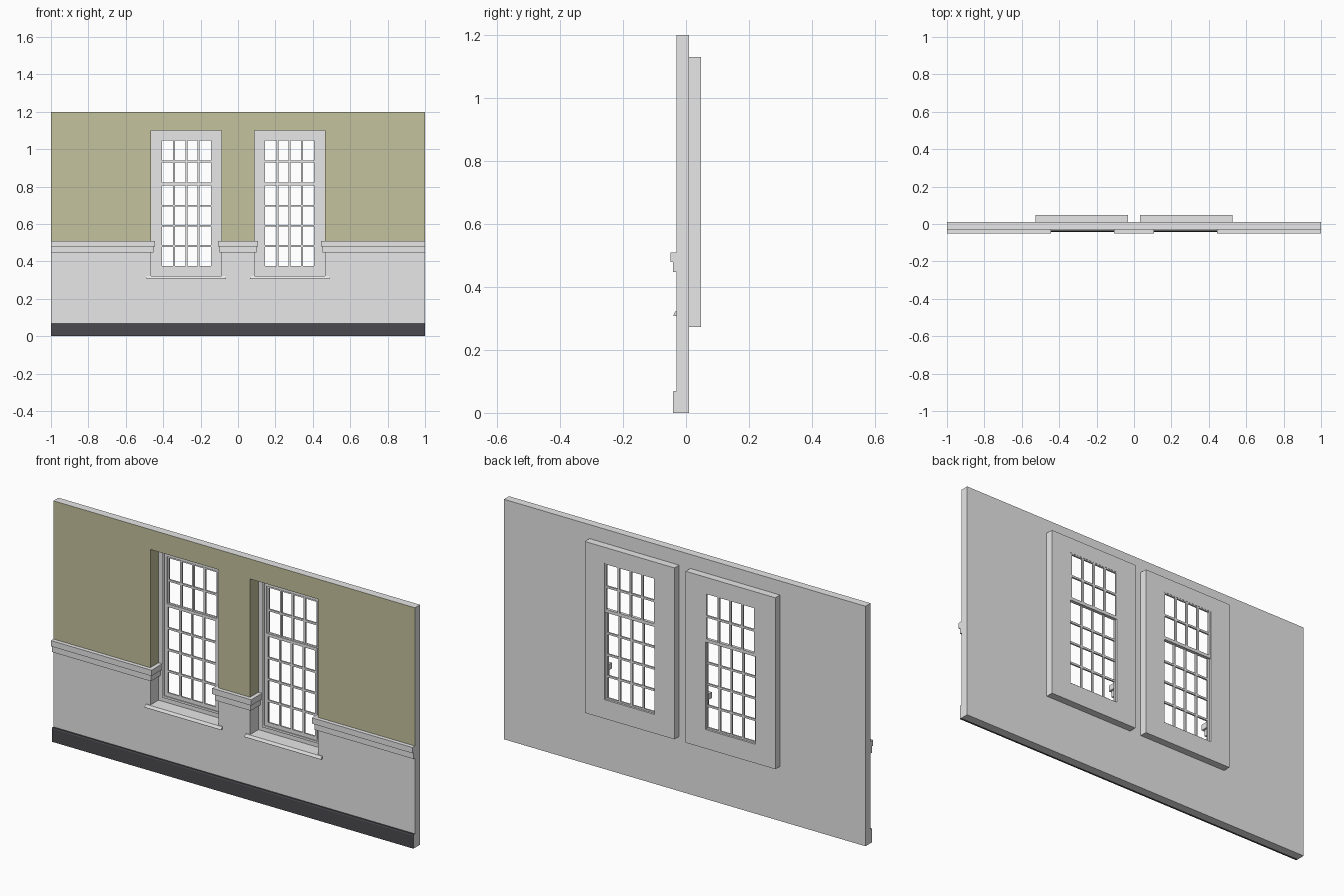
import bpy, bmesh

if "Cube" in bpy.data.objects:
    bpy.data.objects.remove(bpy.data.objects["Cube"])


def material(name, rgb):
    m = bpy.data.materials.new(name)
    m.diffuse_color = (*rgb, 1)
    m.use_nodes = True
    m.node_tree.nodes["Principled BSDF"].inputs["Base Color"].default_value = m.diffuse_color
    return m


GREY = material("light_grey", (0.8, 0.8, 0.8))
OLIVE = material("olive_paint", (0.557, 0.54, 0.34))
DARK = material("dark_skirting", (0.07, 0.07, 0.08))


def finish(name, bm, mats=(GREY,), rule=None):
    bmesh.ops.recalc_face_normals(bm, faces=bm.faces)
    bm.normal_update()
    if rule:
        for f in bm.faces:
            f.material_index = rule(f.calc_center_median(), f.normal)
    me = bpy.data.meshes.new(name)
    bm.to_mesh(me)
    bm.free()
    for m in mats:
        me.materials.append(m)
    ob = bpy.data.objects.new(name, me)
    bpy.context.collection.objects.link(ob)
    return ob


def panel(name, xs, zs, y0, y1, hole, mats=(GREY,), rule=None):
    """Plate in the xz plane made of grid cells; hole(i, j) leaves a cell open."""
    bm = bmesh.new()
    nx, nz = len(xs) - 1, len(zs) - 1

    def solid(i, j):
        return 0 <= i < nx and 0 <= j < nz and not hole(i, j)

    def quad(*pts):
        bm.faces.new([bm.verts.new(p) for p in pts])

    for i in range(nx):
        for j in range(nz):
            if not solid(i, j):
                continue
            a, b, c, d = xs[i], xs[i + 1], zs[j], zs[j + 1]
            quad((a, y0, c), (b, y0, c), (b, y0, d), (a, y0, d))
            quad((a, y1, c), (a, y1, d), (b, y1, d), (b, y1, c))
            if not solid(i - 1, j):
                quad((a, y0, c), (a, y0, d), (a, y1, d), (a, y1, c))
            if not solid(i + 1, j):
                quad((b, y0, c), (b, y1, c), (b, y1, d), (b, y0, d))
            if not solid(i, j - 1):
                quad((a, y0, c), (a, y1, c), (b, y1, c), (b, y0, c))
            if not solid(i, j + 1):
                quad((a, y0, d), (b, y0, d), (b, y1, d), (a, y1, d))
    bmesh.ops.remove_doubles(bm, verts=bm.verts, dist=1e-5)
    return finish(name, bm, mats, rule)


def prism(name, pts, vec, mats=(GREY,), rule=None):
    """Closed outline extruded along a vector."""
    bm = bmesh.new()
    f = bm.faces.new([bm.verts.new(p) for p in pts])
    r = bmesh.ops.extrude_face_region(bm, geom=[f])
    verts = [v for v in r["geom"] if isinstance(v, bmesh.types.BMVert)]
    bmesh.ops.translate(bm, verts=verts, vec=vec)
    return finish(name, bm, mats, rule)


CX, HW = 0.276, 0.188          # window centre and half opening
FRONT, BACK, FLANGE = -0.03, 0.01, 0.035
Z0, Z1, ZP = 0.322, 1.10, 0.50  # opening bottom, top, paint line

# wall with two openings, painted above the rail
panel("wall", [-1, -CX - HW, -CX + HW, CX - HW, CX + HW, 1], [0, Z0, ZP, Z1, 1.2],
      FRONT, BACK, lambda i, j: i in (1, 3) and j in (1, 2), (GREY, OLIVE),
      lambda c, n: int(c.z > ZP and c.z < 1.19 and abs(c.x) < 0.99 and n.y < 0.5))


def ring(name, cx, ho, hi, zo, zi, y0, y1):
    panel(name, [cx - ho, cx - hi, cx + hi, cx + ho], [zo[0], zi[0], zi[1], zo[1]],
          y0, y1, lambda i, j: i == 1 and j == 1)


def sash(name, cx, z0, z1, bot, top, rows, y0, y1):
    half, bar = 0.131, 0.010

    def bars(a, b, n):
        step = (b - a) / n
        out = [a]
        for k in range(1, n):
            out += [a + k * step - bar / 2, a + k * step + bar / 2]
        return out + [b]

    xs = [cx - 0.142] + bars(cx - half, cx + half, 4) + [cx + 0.142]
    zs = [z0] + bars(z0 + bot, z1 - top, rows) + [z1]
    panel(name, xs, zs, y0, y1, lambda i, j: i % 2 == 1 and j % 2 == 1)


for side, cx in (("left", -CX), ("right", CX)):
    s = -1 if cx < 0 else 1
    bx = s * 0.279
    # projecting box behind the wall, its inner reveal painted like the wall
    panel(side + "_window_box", [bx - 0.248, cx - HW, cx + HW, bx + 0.248],
          [0.273, Z0, ZP, Z1, 1.13], BACK, FLANGE,
          lambda i, j: i == 1 and j in (1, 2), (GREY, OLIVE),
          lambda c, n: int(abs(c.x - cx) < HW + 0.002 and ZP < c.z < Z1 + 0.002
                           and abs(n.y) < 0.5))
    ring(side + "_window_back", bx, 0.248, 0.138, (0.273, 1.13), (0.368, 1.052),
         FLANGE, 0.047)
    # stepped frame mouldings
    ring(side + "_outer_moulding", cx, 0.163, 0.152, (0.345, 1.077), (0.356, 1.066),
         0.027, FLANGE)
    ring(side + "_inner_moulding", cx, 0.152, 0.139, (0.356, 1.066), (0.366, 1.055),
         0.031, FLANGE)
    # sliding sashes
    sash(side + "_upper_sash", cx, 0.805, 1.056, 0.016, 0.010, 2, 0.037, 0.046)
    sash(side + "_lower_sash", cx, 0.364, 0.820, 0.012, 0.015, 4, 0.029, 0.037)
    # sill lip
    prism(side + "_sill_lip",
          [(cx - 0.212, y, z) for y, z in ((-0.03, 0.307), (-0.04, 0.307), (-0.04, 0.311),
                                           (-0.034, Z0), (-0.03, Z0))], (0.424, 0, 0))

# chair rail, two tiers, returning into the openings
for tier, p, z0, z1 in (("lower", 0.011, 0.448, 0.48), ("upper", 0.02, 0.48, 0.509)):
    e, f = CX + HW, FRONT - p
    for side, s in (("left", -1), ("right", 1)):
        prism(side + "_rail_" + tier,
              [(s * x, y, z0) for x, y in ((1, f), (e - p, f), (e - p, FLANGE), (e, FLANGE),
                                           (e, FRONT), (1, FRONT))], (0, 0, z1 - z0))
    g = CX - HW
    prism("middle_rail_" + tier,
          [(x, y, z0) for x, y in ((-g - p, f), (g + p, f), (g + p, FLANGE), (g, FLANGE),
                                   (g, FRONT), (-g, FRONT), (-g, FLANGE), (-g - p, FLANGE))],
          (0, 0, z1 - z0))

# skirting board, dark face with grey ends
prism("skirting", [(-1, y, z) for y, z in ((-0.03, 0), (-0.042, 0), (-0.042, 0.065),
                                           (-0.039, 0.07), (-0.03, 0.07))],
      (2, 0, 0), (GREY, DARK), lambda c, n: int(abs(n.x) < 0.5))
